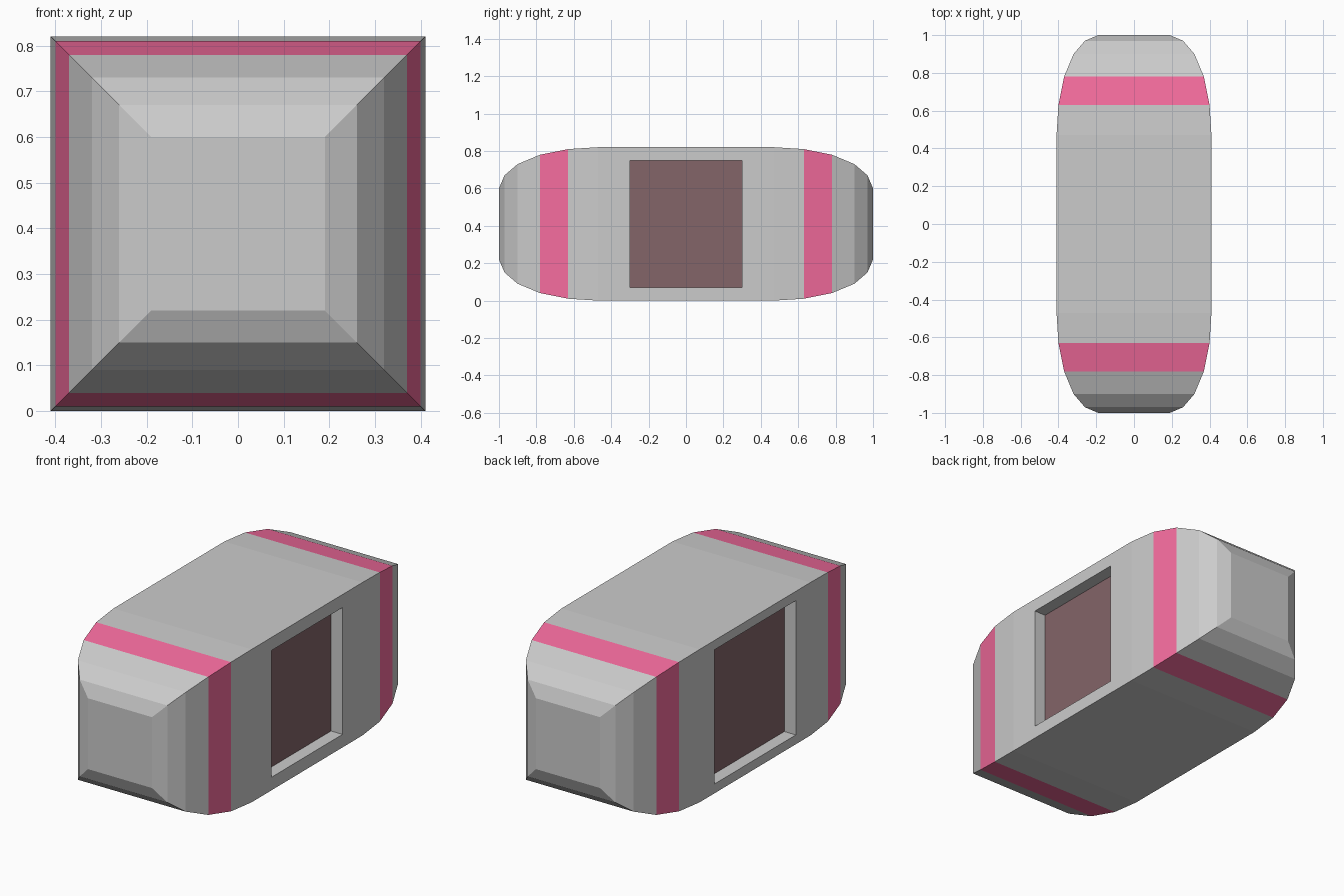
import bpy, bmesh

if "Cube" in bpy.data.objects:
    bpy.data.objects.remove(bpy.data.objects["Cube"])

CZ = 0.41
DEPTH = 0.07
# (y, half size) of the square cross-sections, centre to tip
HALF = [(0.47, 0.41), (0.63, 0.40), (0.78, 0.37), (0.90, 0.32), (0.97, 0.26), (1.0, 0.19)]
RINGS = [(-y, r) for y, r in reversed(HALF)] + HALF


def material(name, color):
    mat = bpy.data.materials.new(name)
    mat.diffuse_color = (*color, 1)
    mat.use_nodes = True
    mat.node_tree.nodes["Principled BSDF"].inputs["Base Color"].default_value = mat.diffuse_color
    return mat


def add_mesh(name, bm, mats=()):
    me = bpy.data.meshes.new(name)
    bmesh.ops.recalc_face_normals(bm, faces=bm.faces)
    bm.to_mesh(me)
    bm.free()
    for m in mats:
        me.materials.append(m)
    ob = bpy.data.objects.new(name, me)
    bpy.context.collection.objects.link(ob)
    return ob


def box(name, x0, x1, half_y, half_z, mats=()):
    bm = bmesh.new()
    bmesh.ops.create_cube(bm, size=1)
    for v in bm.verts:
        v.co.x = x0 if v.co.x < 0 else x1
        v.co.y *= 2 * half_y
        v.co.z = CZ + v.co.z * 2 * half_z
    return add_mesh(name, bm, mats)


grey = material("shell_grey", (0.8, 0.8, 0.8))
red = material("band_red", (0.91, 0.15, 0.34))
dark = material("doorway_dark", (0.23, 0.13, 0.14))

# Shell: square sections lofted front to back, with a red band near each end
bm = bmesh.new()
loops = [[bm.verts.new((sx * r, y, CZ + sz * r))
          for sx, sz in ((-1, -1), (1, -1), (1, 1), (-1, 1))] for y, r in RINGS]
for i in range(len(loops) - 1):
    mid = abs(RINGS[i][0] + RINGS[i + 1][0]) / 2
    for k in range(4):
        n = (k + 1) % 4
        f = bm.faces.new((loops[i][k], loops[i][n], loops[i + 1][n], loops[i + 1][k]))
        f.material_index = 1 if 0.63 < mid < 0.78 else 0
bm.faces.new(loops[0])
bm.faces.new(loops[-1])
shell = add_mesh("shell", bm, (grey, red))

# Recessed doorways, the left one slightly larger, each backed by a dark panel
for side, s, hy, hz in (("right", 1, 0.30, 0.34), ("left", -1, 0.345, 0.36)):
    back = s * (0.41 - DEPTH)
    outer = s * 0.5
    cutter = box(side + "_doorway_cutter", min(back, outer), max(back, outer), hy, hz, (grey,))
    cutter.hide_render = True
    cutter.hide_viewport = True
    cut = shell.modifiers.new(side + "_doorway", 'BOOLEAN')
    cut.operation = 'DIFFERENCE'
    cut.solver = 'EXACT'
    cut.object = cutter
    a, b = back - s * 0.01, back + s * 0.002
    box(side + "_doorway_panel", min(a, b), max(a, b), hy, hz, (dark,))
